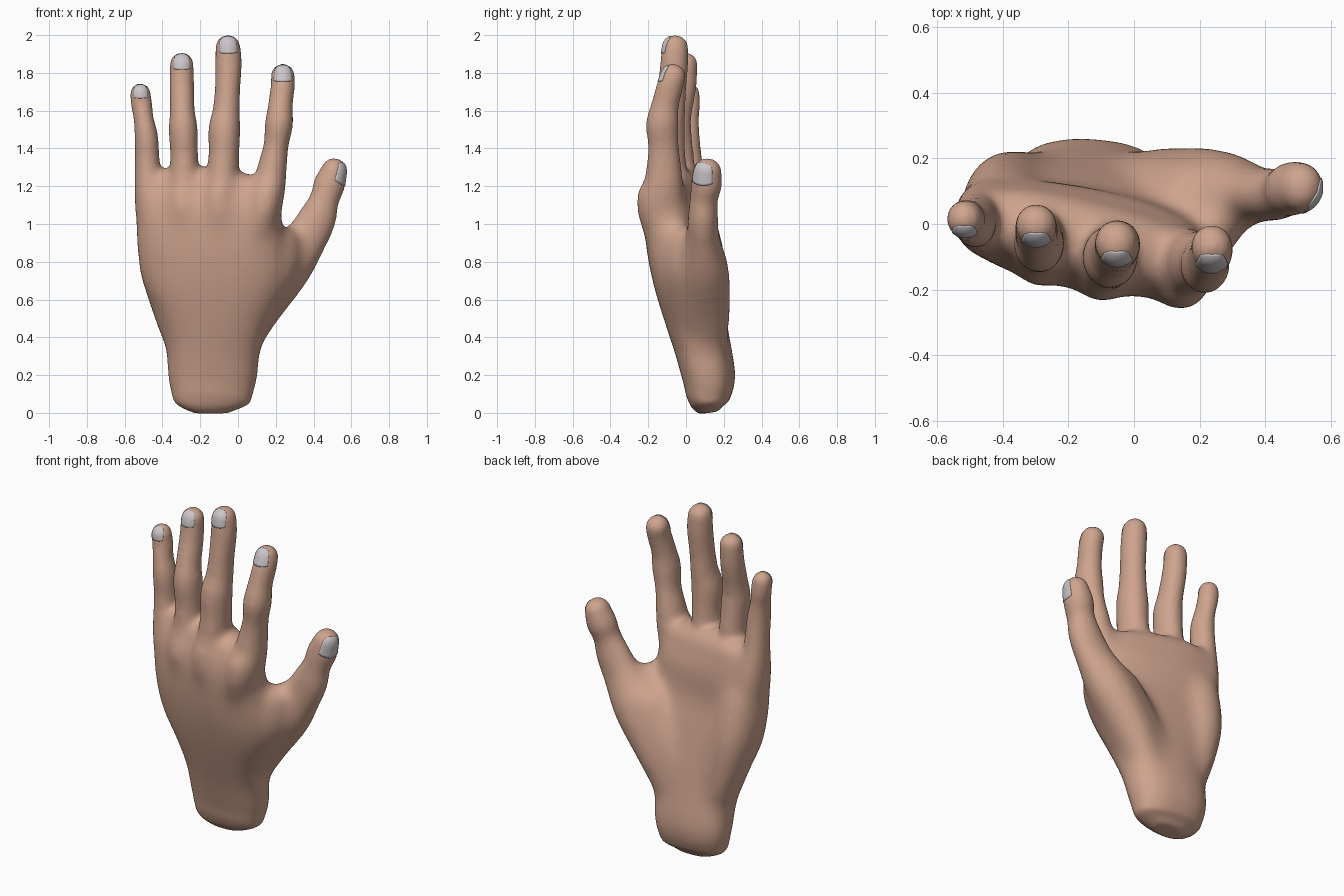
import bpy, bmesh, math
from mathutils import Vector

if "Cube" in bpy.data.objects:
    bpy.data.objects.remove(bpy.data.objects["Cube"])

SIDES = 28


def material(name, color):
    m = bpy.data.materials.new(name)
    m.diffuse_color = (*color, 1)
    m.use_nodes = True
    m.node_tree.nodes["Principled BSDF"].inputs["Base Color"].default_value = m.diffuse_color
    return m


def catmull(a, b, c, d, t):
    return 0.5 * (2 * b + (c - a) * t + (2 * a - 5 * b + 4 * c - d) * t * t
                  + (3 * b - a - 3 * c + d) * t ** 3)


def tube(bm, pts, tilt=(0, 0), power=2.0, steps=5):
    """Loft ellipses (x, y, z, half width, half depth) along a smooth path, with a domed end."""
    n, rows = len(pts), []
    for i in range(n - 1):
        quad = [pts[max(i - 1, 0)], pts[i], pts[i + 1], pts[min(i + 2, n - 1)]]
        for s in range(steps):
            rows.append([catmull(*k, s / steps) for k in zip(*quad)])
    rows.append(list(pts[-1]))
    rings = []
    for i, r in enumerate(rows):
        a, b = rows[max(i - 1, 0)], rows[min(i + 1, len(rows) - 1)]
        rings.append((Vector(r[:3]), (Vector(b[:3]) - Vector(a[:3])).normalized(), r[3], r[4]))
    c, t, rx, ry = rings[-1]
    for k in range(1, 7):
        ang = k * math.pi / 2 / 6.3
        rings.append((c + t * min(rx, ry) * math.sin(ang), t, rx * math.cos(ang), ry * math.cos(ang)))
    loops = []
    for i, (c, t, rx, ry) in enumerate(rings):
        w = tilt[0] + (tilt[1] - tilt[0]) * min(1, i / (len(rows) - 1))
        side = Vector((math.cos(w), math.sin(w), 0))
        side = (side - t * side.dot(t)).normalized()
        depth = t.cross(side)
        loop = []
        for j in range(SIDES):
            u = 2 * math.pi * j / SIDES
            cu, su = math.cos(u), math.sin(u)
            p = c + side * rx * math.copysign(abs(cu) ** (2 / power), cu) \
                  + depth * ry * math.copysign(abs(su) ** (2 / power), su)
            loop.append(bm.verts.new(p))
        loops.append(loop)
    for la, lb in zip(loops, loops[1:]):
        for j in range(SIDES):
            k = (j + 1) % SIDES
            bm.faces.new((la[j], la[k], lb[k], lb[j]))
    bm.faces.new(loops[0][::-1])
    bm.faces.new(loops[-1])


skin = material("skin", (0.62, 0.37, 0.27))
nail_mat = material("nail", (0.60, 0.56, 0.58))
bm = bmesh.new()

# wrist and palm
tube(bm, [(-.14, .12, .0, .09, .05), (-.14, .115, .045, .19, .095), (-.138, .118, .10, .215, .122),
          (-.135, .12, .2, .24, .142), (-.13, .085, .36, .255, .15), (-.125, .05, .5, .295, .158),
          (-.13, -.0, .7, .382, .162), (-.148, -.04, .9, .396, .155), (-.158, -.042, 1.08, .394, .153),
          (-.152, -.042, 1.18, .384, .122)], tilt=(.03, -.23), power=2.4)

# fingers, each starting inside the palm as a metacarpal
tube(bm, [(-.02, .0, .5, .08, .09), (.07, -.085, .85, .09, .105), (.14, -.135, 1.1, .098, .138),
          (.165, -.12, 1.2, .091, .113), (.185, -.117, 1.32, .075, .09), (.202, -.12, 1.42, .066, .081),
          (.217, -.125, 1.53, .074, .086), (.225, -.11, 1.63, .065, .073), (.237, -.085, 1.73, .064, .07),
          (.237, -.068, 1.785, .063, .067)])
tube(bm, [(-.1, -.01, .5, .08, .09), (-.1, -.07, .85, .09, .105), (-.1, -.105, 1.1, .098, .143),
          (-.085, -.1, 1.22, .09, .115), (-.075, -.1, 1.36, .081, .097), (-.072, -.1, 1.5, .084, .094),
          (-.062, -.085, 1.6, .072, .082), (-.055, -.075, 1.72, .067, .076), (-.05, -.062, 1.85, .07, .074),
          (-.053, -.058, 1.935, .066, .07)])
tube(bm, [(-.19, .0, .5, .08, .09), (-.25, -.035, .85, .09, .1), (-.29, -.055, 1.08, .095, .145),
          (-.285, -.05, 1.2, .086, .112), (-.285, -.05, 1.35, .074, .092), (-.29, -.06, 1.5, .076, .088),
          (-.295, -.045, 1.6, .066, .077), (-.298, -.015, 1.73, .065, .07), (-.298, -.003, 1.845, .063, .064)])
tube(bm, [(-.28, .04, .5, .08, .08), (-.38, .015, .85, .08, .09), (-.455, .018, 1.05, .088, .125),
          (-.472, .015, 1.18, .08, .107), (-.48, .01, 1.33, .066, .077), (-.485, .0, 1.46, .062, .073),
          (-.5, .005, 1.56, .053, .064), (-.51, .015, 1.63, .056, .06), (-.517, .015, 1.69, .055, .057)])

# thumb, its muscle pad, and the inner slope of that pad
tube(bm, [(.0, .12, .33, .09, .1), (.12, .11, .55, .115, .13), (.26, .1, .77, .137, .13),
          (.355, .09, .92, .118, .092), (.42, .09, 1.04, .103, .08), (.457, .095, 1.13, .079, .074),
          (.484, .108, 1.21, .083, .082), (.508, .112, 1.28, .069, .076)])
tube(bm, [(-.07, .12, .35, .09, .1), (.05, .085, .6, .12, .13), (.17, .07, .8, .12, .13)])
# web between thumb and index
tube(bm, [(.08, .04, .5, .1, .11), (.2, .0, .76, .12, .125), (.245, .0, .905, .085, .105)])
# outer palm pad
tube(bm, [(-.28, .11, .3, .08, .1), (-.34, .1, .5, .1, .13), (-.39, .08, .75, .125, .145),
          (-.41, .045, .98, .12, .13)])

bmesh.ops.recalc_face_normals(bm, faces=bm.faces)
mesh = bpy.data.meshes.new("hand")
bm.to_mesh(mesh)
bm.free()
hand = bpy.data.objects.new("hand", mesh)
bpy.context.collection.objects.link(hand)
mesh.materials.append(skin)
bpy.context.view_layer.objects.active = hand
hand.select_set(True)

# fuse the parts into one skin
rm = hand.modifiers.new("fuse", 'REMESH')
rm.mode = 'VOXEL'
rm.voxel_size = 0.013
bpy.ops.object.modifier_apply(modifier=rm.name)


def ramp(v, lo, hi):
    return max(0.0, min(1.0, (v - lo) / (hi - lo)))


# soften everything a little, and the palm strongly
group = hand.vertex_groups.new(name="palm")
for v in hand.data.vertices:
    x, y, z = v.co
    group.add([v.index], ramp(z, .08, .3) * ramp(z, 1.32, 1.12) * ramp(x + .3 * z, .76, .6), 'REPLACE')
for name, count, vg in (("soften_palm", 120, "palm"), ("soften", 8, "")):
    sm = hand.modifiers.new(name, 'SMOOTH')
    sm.factor = 0.5
    sm.iterations = count
    sm.vertex_group = vg
    bpy.ops.object.modifier_apply(modifier=name)
bpy.ops.object.shade_smooth()
bpy.context.view_layer.update()


def nail(name, center, normal, up, drop, wide=44, top=54):
    """Rounded plate cast outward from inside the fingertip onto its skin."""
    c, y = Vector(center), Vector(up).normalized()
    x = y.cross(Vector(normal)).normalized()
    z = x.cross(y)
    b = bmesh.new()
    bmesh.ops.create_grid(b, x_segments=14, y_segments=14, size=1)
    for v in b.verts:
        u, s = v.co.x, (v.co.y + 1) / 2
        s = s * (1.5 - .35 * u ** 4) - .5 + .1 * u * u * (1 - s)
        lon = math.radians(wide) * u
        lat = math.radians(top) * max(s, 0)
        d = (z * math.cos(lon) + x * math.sin(lon)) * math.cos(lat) + y * math.sin(lat)
        hit, loc, nor, _ = hand.ray_cast(c + y * drop * 2 * min(s, 0), d)
        v.co = loc + nor * .003
    me = bpy.data.meshes.new(name)
    b.to_mesh(me)
    b.free()
    ob = bpy.data.objects.new(name, me)
    bpy.context.collection.objects.link(ob)
    me.materials.append(nail_mat)
    for p in me.polygons:
        p.use_smooth = True
    so = ob.modifiers.new("thickness", 'SOLIDIFY')
    so.thickness = 0.006


# nails
for name, x, y, z, drop in [("index_nail", .237, -.068, 1.785, .048), ("middle_nail", -.053, -.058, 1.935, .048),
                            ("ring_nail", -.298, -.003, 1.845, .042), ("little_nail", -.517, .015, 1.69, .036)]:
    nail(name, (x, y, z), (0, -1, 0), (0, .22, 1), drop)
nail("thumb_nail", (.508, .112, 1.28), (.85, -.4, 0), (.3, .05, 1), .06, 50, 54)
